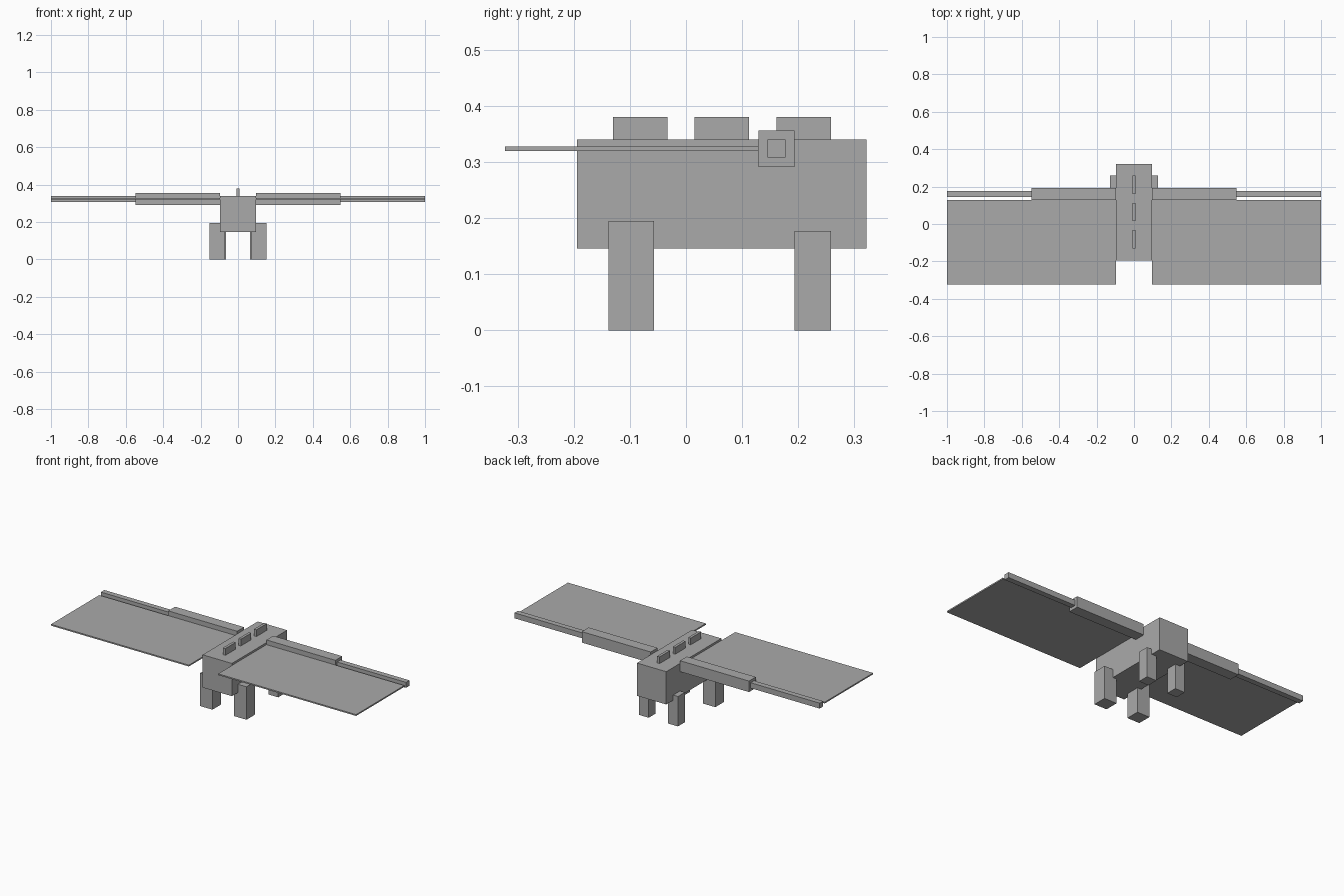
import bpy

cube = bpy.data.objects.get("Cube")
if cube:
    bpy.data.objects.remove(cube, do_unlink=True)

# Single plain grey finish
grey = bpy.data.materials.new("plain_grey")
grey.use_nodes = True
colour = (0.4, 0.4, 0.4, 1)
grey.diffuse_color = colour
grey.node_tree.nodes["Principled BSDF"].inputs["Base Color"].default_value = colour


def box(name, x, y, z):
    """Flat-sided box from its (min, max) range along each axis."""
    spans = (x, y, z)
    bpy.ops.mesh.primitive_cube_add(size=1, location=[(a + b) / 2 for a, b in spans])
    obj = bpy.context.object
    obj.name = name
    obj.scale = [abs(b - a) for a, b in spans]
    bpy.ops.object.transform_apply(location=False, rotation=False, scale=True)
    obj.data.materials.append(grey)
    return obj


def pair(name, x, y, z):
    """Matching boxes on the left (+x) and right (-x) sides."""
    box("left_" + name, x, y, z)
    box("right_" + name, (-x[1], -x[0]), y, z)


# Body block
box("body", (-0.096, 0.096), (-0.194, 0.322), (0.146, 0.34))

# Row of back spines
for i in range(3):
    start = -0.13 + i * 0.1455
    box(f"back_spine_{i + 1}", (-0.008, 0.008), (start, start + 0.097), (0.34, 0.38))

# Legs
pair("front_leg", (0.071, 0.152), (-0.138, -0.057), (0, 0.195))
pair("hind_leg", (0.064, 0.128), (0.193, 0.258), (0, 0.177))

# Wings: thick inner bone, thin outer bone and flat membrane
pair("wing_inner_bone", (0.096, 0.548), (0.129, 0.193), (0.291, 0.356))
pair("wing_outer_bone", (0.548, 1.0), (0.145, 0.177), (0.308, 0.34))
pair("wing_membrane", (0.096, 1.0), (-0.323, 0.129), (0.32, 0.328))
